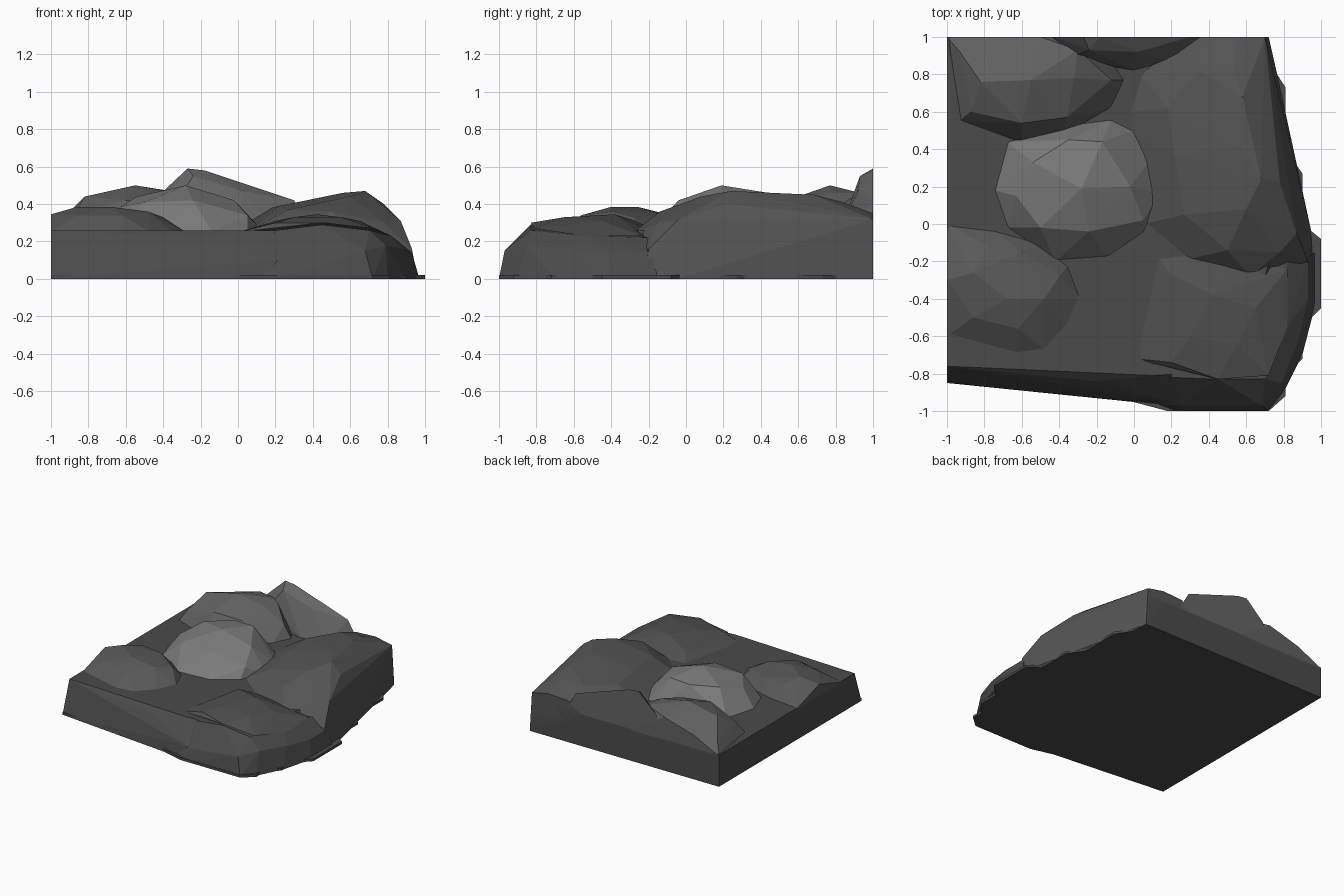
import bpy, bmesh

GROUND = 0.26


def finish(name, bm, shade):
    bmesh.ops.recalc_face_normals(bm, faces=bm.faces)
    mesh = bpy.data.meshes.new(name)
    bm.to_mesh(mesh)
    bm.free()
    mat = bpy.data.materials.new(name + "_stone")
    mat.diffuse_color = (shade, shade, shade, 1)
    mesh.materials.append(mat)
    obj = bpy.data.objects.new(name, mesh)
    bpy.context.collection.objects.link(obj)
    return obj


def hull(name, points, shade, open_bottom=True):
    """Faceted rock: convex shell over the points, with no hidden underside."""
    bm = bmesh.new()
    for p in points:
        bm.verts.new(p)
    res = bmesh.ops.convex_hull(bm, input=bm.verts)
    junk = {e for k in ("geom_interior", "geom_unused") for e in res[k]
            if isinstance(e, bmesh.types.BMVert)}
    bmesh.ops.delete(bm, geom=list(junk), context='VERTS')
    bmesh.ops.recalc_face_normals(bm, faces=bm.faces)
    if open_bottom:
        down = [f for f in bm.faces if f.normal.z < -0.6]
        bmesh.ops.delete(bm, geom=down, context='FACES')
    return finish(name, bm, shade)


def boulder(name, rim, crown, shade, base=GROUND - 0.01):
    return hull(name, at(base, rim) + crown, shade)


def at(z, pts):
    return [(x, y, z) for x, y in pts]


# thin jagged footing under everything
bm = bmesh.new()
outline = [(-1, 1), (-1, -0.85), (-0.2, -0.9), (0.18, -1), (0.72, -1),
           (0.81, -0.92), (0.81, -0.82), (0.9, -0.72), (0.9, -0.55),
           (1, -0.45), (1, -0.08), (0.9, 0), (0.9, 0.27), (0.81, 0.4),
           (0.81, 0.73), (0.72, 0.87), (0.72, 1)]
face = bm.faces.new([bm.verts.new((x, y, 0)) for x, y in outline])
ext = bmesh.ops.extrude_face_region(bm, geom=[face], use_keep_orig=True)
for v in ext["geom"]:
    if isinstance(v, bmesh.types.BMVert):
        v.co.z = 0.02
finish("footing", bm, 0.07)

# flat ground slab with a sloping front bank
hull("ground_slab",
     at(0, [(-1, 1), (-1, -0.85), (-0.2, -0.9), (0.18, -0.97), (0.68, -0.97),
            (0.82, -0.7), (0.82, -0.2), (0.72, 1)])
     + at(GROUND, [(-1, 1), (-1, -0.76), (0.1, -0.81), (0.6, -0.78),
                   (0.72, -0.2), (0.68, 1)])
     + [(-0.2, -0.84, 0.22), (0.2, -0.95, 0.1)], 0.07, open_bottom=False)

# central boulder
boulder("centre_boulder",
        [(-0.75, 0.18), (-0.68, 0.44), (-0.35, 0.53), (-0.12, 0.56), (0, 0.5),
         (0.1, 0.36), (0.14, 0.17), (0.05, -0.05), (-0.14, -0.18),
         (-0.42, -0.2), (-0.68, -0.02)],
        [(-0.28, 0.19, 0.5), (-0.54, 0.33, 0.44), (-0.35, 0.45, 0.455),
         (-0.17, 0.44, 0.46), (-0.5, -0.02, 0.41), (-0.24, -0.04, 0.42),
         (-0.02, 0.2, 0.42), (-0.63, 0.15, 0.385), (0.05, 0.02, 0.34)], 0.2)

# back left boulder, cut off at the back
boulder("back_left_boulder",
        [(-1, 1), (-0.97, 0.8), (-0.93, 0.55), (-0.6, 0.43), (-0.38, 0.47),
         (-0.12, 0.62), (-0.05, 0.77), (-0.2, 1)],
        [(-0.55, 0.77, 0.5), (-0.82, 0.76, 0.44), (-0.32, 0.78, 0.46),
         (-0.3, 0.93, 0.46), (-0.5, 1, 0.44), (-0.78, 1, 0.36),
         (-0.6, 0.54, 0.42), (-0.36, 0.57, 0.4), (-0.87, 0.6, 0.35),
         (-0.93, 0.92, 0.33), (-0.12, 0.77, 0.36)], 0.12)

# slice of the tall rock along the back edge
boulder("back_slice",
        [(-0.47, 1), (-0.35, 0.88), (0, 0.82), (0.2, 0.87), (0.4, 1)],
        [(-0.27, 1, 0.59), (-0.18, 1, 0.58), (0.3, 1, 0.42), (-0.43, 1, 0.44),
         (-0.24, 0.93, 0.55), (0.02, 0.92, 0.47), (-0.32, 0.9, 0.43)], 0.13)

# long ridge boulder on the right, falling to the ground outside
boulder("right_ridge",
        [(0.25, 1), (0.03, 0.8), (-0.03, 0.6), (-0.02, 0.5), (0.08, 0.3),
         (0.05, 0), (0.28, -0.19), (0.62, -0.28)],
        at(0, [(0.72, 1), (0.77, 0.78), (0.8, 0.5), (0.88, 0.22),
               (0.95, -0.05), (0.96, -0.22), (0.65, -0.29)])
        + [(0.56, 0.42, 0.46), (0.68, 0.24, 0.47), (0.6, 0.08, 0.44),
           (0.58, 0.68, 0.45), (0.35, 0.82, 0.4), (0.53, 0.84, 0.41),
           (0.37, 1, 0.34), (0.55, 1, 0.35), (0.7, 1, 0.32),
           (0.22, 0.36, 0.39), (0.18, 0.62, 0.38), (0.27, 0.05, 0.37),
           (0.72, 0.55, 0.37), (0.78, 0.22, 0.4), (0.87, -0.05, 0.31),
           (0.78, -0.15, 0.3), (0.5, -0.14, 0.36), (0.93, -0.2, 0.16)], 0.09)

# front right boulder with a low toe at the front and side
boulder("front_right_boulder",
        [(0, -0.72), (0.06, -0.45), (0.12, -0.17), (0.3, -0.15), (0.5, -0.18)],
        [(0.2, -0.27, 0.31), (0.42, -0.38, 0.345), (0.3, -0.6, 0.33),
         (0.55, -0.65, 0.33), (0.65, -0.45, 0.31), (0.2, -0.74, 0.3),
         (0.72, -0.81, 0.27), (0.82, -0.55, 0.23), (0.82, -0.24, 0.23),
         (0.45, -0.83, 0.3)], 0.08)
hull("front_right_toe",
     at(0, [(0.1, -0.96), (0.2, -1), (0.72, -1), (0.8, -0.9), (0.9, -0.7),
            (0.97, -0.43), (0.97, -0.15), (0.3, -0.2)])
     + [(0.25, -0.97, 0.1), (0.68, -0.97, 0.15), (0.79, -0.85, 0.18),
        (0.88, -0.62, 0.16), (0.93, -0.4, 0.14), (0.93, -0.18, 0.14),
        (0.2, -0.82, 0.26), (0.45, -0.83, 0.29), (0.7, -0.83, 0.26),
        (0.82, -0.55, 0.23), (0.82, -0.2, 0.22), (0.3, -0.2, 0.26)], 0.07)

# front left boulder, cut off at the left
boulder("front_left_boulder",
        [(-1, 0), (-0.75, -0.03), (-0.5, -0.1), (-0.35, -0.22), (-0.28, -0.4),
         (-0.35, -0.55), (-0.47, -0.68), (-0.63, -0.7), (-1, -0.6)],
        [(-1, -0.3, 0.345), (-0.86, -0.26, 0.385), (-0.68, -0.4, 0.385),
         (-0.48, -0.4, 0.36), (-0.6, -0.15, 0.35), (-0.78, -0.12, 0.35),
         (-0.62, -0.56, 0.34), (-0.86, -0.5, 0.34), (-0.4, -0.28, 0.33)], 0.1)
